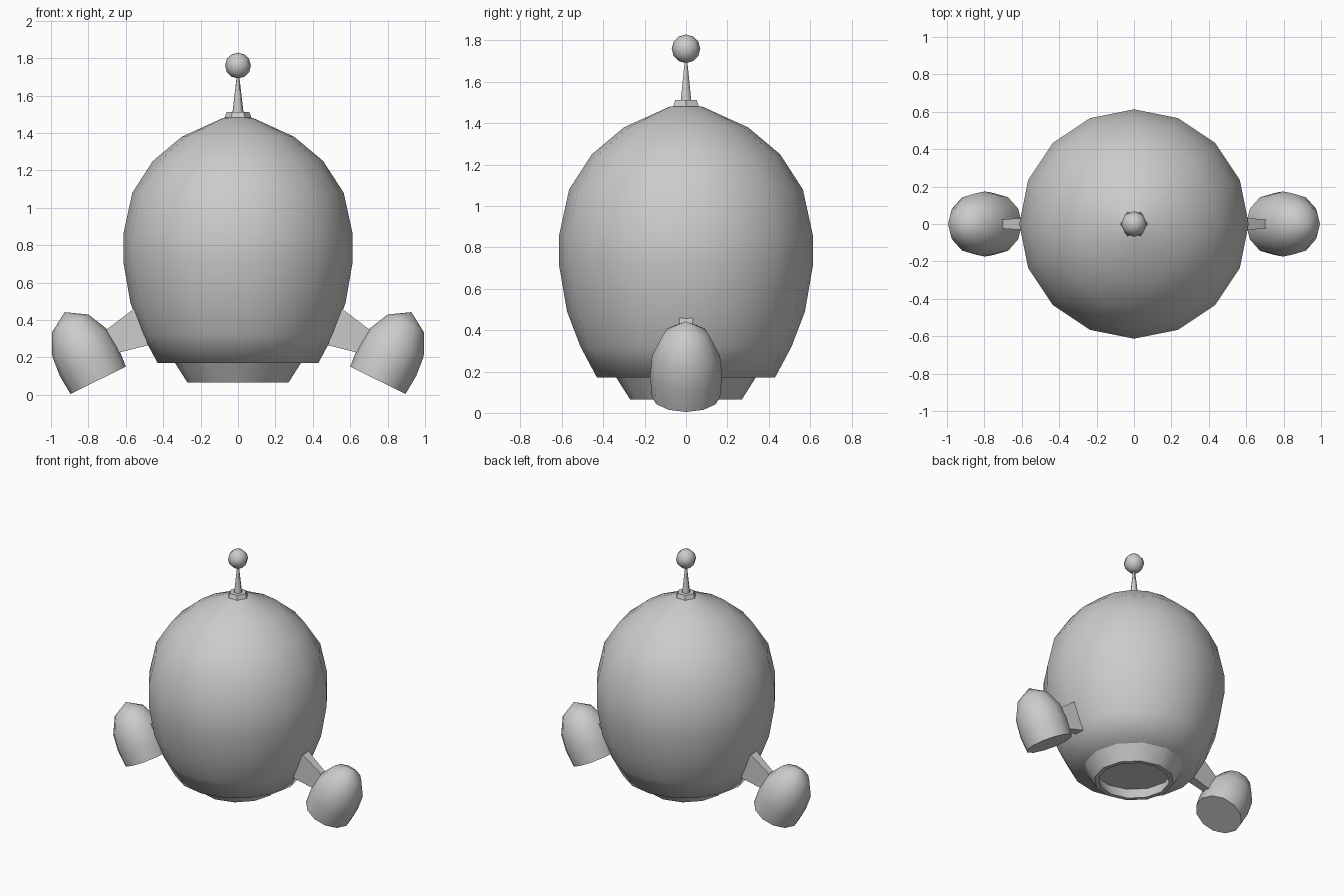
import bpy
import bmesh
import math
from mathutils import Matrix, Vector

cube = bpy.data.objects.get("Cube")
if cube:
    bpy.data.objects.remove(cube, do_unlink=True)

grey = bpy.data.materials.new("plain grey")
grey.use_nodes = True
grey.diffuse_color = (0.6, 0.6, 0.6, 1)
grey.node_tree.nodes["Principled BSDF"].inputs["Base Color"].default_value = (0.6, 0.6, 0.6, 1)


def finish(name, bm, angle):
    """Turn a bmesh into a named grey object, smooth below the given angle."""
    bmesh.ops.remove_doubles(bm, verts=bm.verts, dist=0.0001)
    bmesh.ops.recalc_face_normals(bm, faces=bm.faces)
    mesh = bpy.data.meshes.new(name)
    bm.to_mesh(mesh)
    bm.free()
    mesh.materials.append(grey)
    obj = bpy.data.objects.new(name, mesh)
    bpy.context.collection.objects.link(obj)
    bpy.ops.object.select_all(action="DESELECT")
    obj.select_set(True)
    bpy.context.view_layer.objects.active = obj
    bpy.ops.object.shade_smooth_by_angle(angle=math.radians(angle))
    return obj


def lathe(name, profile, sides, angle=45, matrix=Matrix()):
    """Revolve (radius, height) points around z; radius 0 makes a pole."""
    bm = bmesh.new()
    rings = []
    for r, z in profile:
        rings.append([bm.verts.new((r * math.cos(math.tau * i / sides),
                                    r * math.sin(math.tau * i / sides), z))
                      for i in range(sides)])
    for low, high in zip(rings, rings[1:]):
        for i in range(sides):
            j = (i + 1) % sides
            bm.faces.new((low[i], low[j], high[j], high[i]))
    bmesh.ops.transform(bm, matrix=matrix, verts=bm.verts)
    bmesh.ops.dissolve_degenerate(bm, dist=0.0001, edges=bm.edges)
    return finish(name, bm, angle)


# Egg-shaped hull
lathe("hull", [(0, 0.17), (0.43, 0.17), (0.51, 0.32), (0.575, 0.49), (0.613, 0.71),
               (0.613, 0.86), (0.565, 1.08), (0.455, 1.25), (0.3, 1.38),
               (0.08, 1.48), (0, 1.49)], 16, 85)

# Hollow exhaust nozzle
lathe("nozzle", [(0.34, 0.175), (0.27, 0.065), (0.24, 0.065), (0.27, 0.15), (0, 0.16)], 12)

# Antenna
lathe("antenna_base", [(0, 1.47), (0.075, 1.475), (0.06, 1.512), (0, 1.512)], 6, 30)
lathe("antenna_rod", [(0.03, 1.505), (0.006, 1.71)], 6, 65)
lathe("antenna_ball", [(0.069 * math.sin(math.pi * k / 6), 1.76 - 0.069 * math.cos(math.pi * k / 6))
                       for k in range(7)], 8, 65)

# Side pods and the struts that carry them
pod_profile = [(0, 0), (0.165, 0), (0.174, 0.11), (0.164, 0.223), (0.108, 0.339), (0, 0.406)]
strut_corners = [(0.48, 0.265, 0.035), (0.74, 0.2, 0.022),
                 (0.74, 0.32, 0.022), (0.55, 0.465, 0.035)]
for side, word in ((1, "left"), (-1, "right")):
    axis = Vector((side * 0.441, 0, 0.897))
    place = Matrix.Translation((side * 0.7475, 0, 0.0775)) @ Matrix.Rotation(
        side * math.atan2(axis.x * side, axis.z), 4, "Y")
    lathe(word + "_pod", pod_profile, 12, 60, place)

    bm = bmesh.new()
    front = [bm.verts.new((side * x, -y, z)) for x, z, y in strut_corners]
    back = [bm.verts.new((side * x, y, z)) for x, z, y in strut_corners]
    bm.faces.new(front)
    bm.faces.new(back)
    for i in range(4):
        j = (i + 1) % 4
        bm.faces.new((front[i], front[j], back[j], back[i]))
    finish(word + "_strut", bm, 30)
